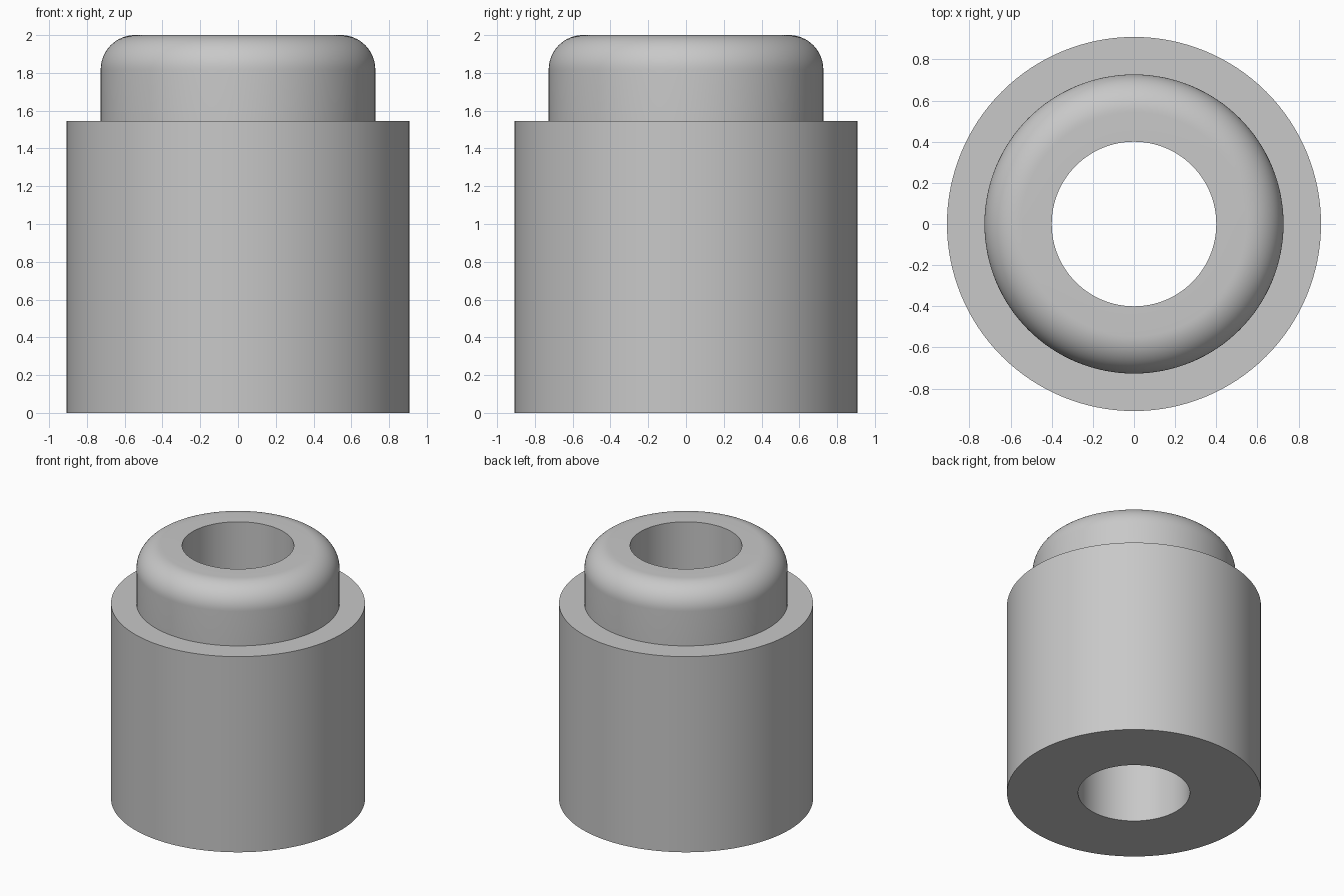
import bpy, bmesh, math

default = bpy.data.objects.get("Cube")
if default:
    bpy.data.objects.remove(default, do_unlink=True)

# Main dimensions
OUTER, NECK, BORE = 0.909, 0.727, 0.4
SHOULDER_Z, TOP_Z, FILLET = 1.545, 2.0, 0.182
SEGMENTS, ARC_STEPS = 128, 16

grey = bpy.data.materials.new("plain_grey")
grey.use_nodes = True
colour = (0.58, 0.58, 0.58, 1)
grey.diffuse_color = colour
grey.node_tree.nodes["Principled BSDF"].inputs["Base Color"].default_value = colour

# Closed half section: base, body wall, shoulder, neck, rounded rim, bore
profile = [(BORE, 0), (OUTER, 0), (OUTER, SHOULDER_Z), (NECK, SHOULDER_Z)]
for i in range(ARC_STEPS + 1):
    a = math.pi / 2 * i / ARC_STEPS
    profile.append((NECK - FILLET + FILLET * math.cos(a),
                    TOP_Z - FILLET + FILLET * math.sin(a)))
profile.append((BORE, TOP_Z))

# Revolve the section into a stepped bushing
bm = bmesh.new()
verts = [bm.verts.new((r, 0, z)) for r, z in profile]
edges = [bm.edges.new((v, verts[(i + 1) % len(verts)])) for i, v in enumerate(verts)]
bmesh.ops.spin(bm, geom=verts + edges, cent=(0, 0, 0), axis=(0, 0, 1),
               angle=math.tau, steps=SEGMENTS)
bmesh.ops.remove_doubles(bm, verts=bm.verts, dist=0.0001)
bmesh.ops.recalc_face_normals(bm, faces=bm.faces)
mesh = bpy.data.meshes.new("stepped_bushing")
bm.to_mesh(mesh)
bm.free()
mesh.materials.append(grey)

bushing = bpy.data.objects.new("stepped_bushing", mesh)
bpy.context.collection.objects.link(bushing)

# Smooth walls and rim, sharp steps
bpy.ops.object.select_all(action="DESELECT")
bushing.select_set(True)
bpy.context.view_layer.objects.active = bushing
bpy.ops.object.shade_smooth_by_angle(angle=math.radians(30))
